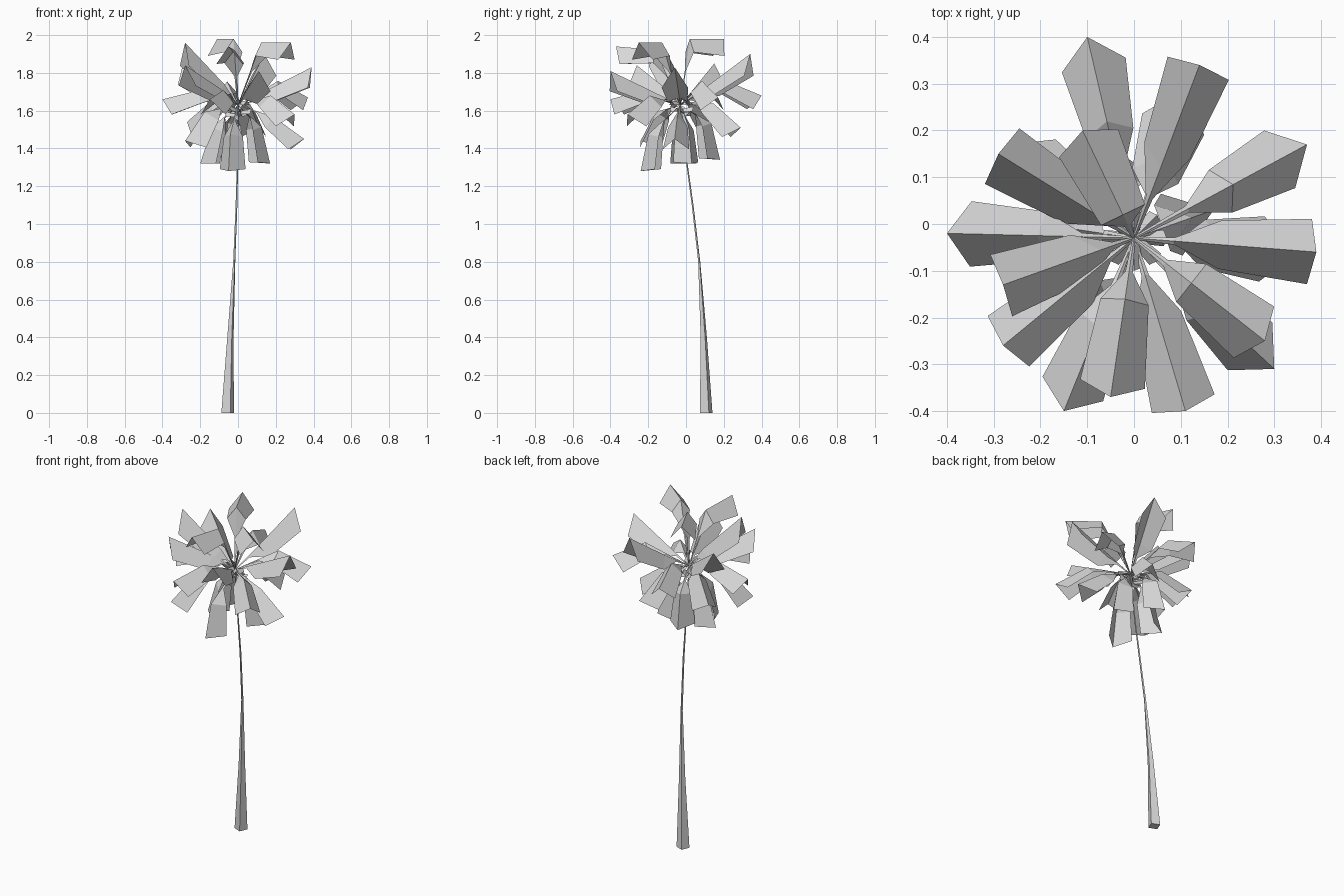
import bpy
import bmesh
import math
import random
from mathutils import Vector

default = bpy.data.objects.get("Cube")
if default:
    bpy.data.objects.remove(default, do_unlink=True)

random.seed(4)
UNIT = 0.01  # coordinates below are in hundredths
CROWN = Vector((0, -0.03, 1.63))
UP = Vector((0, 0, 1))


def make_material(name, color):
    mat = bpy.data.materials.new(name)
    mat.use_nodes = True
    mat.diffuse_color = color
    mat.node_tree.nodes["Principled BSDF"].inputs["Base Color"].default_value = color
    return mat


grey = make_material("light grey", (0.7, 0.7, 0.7, 1))


def finish(bm, name):
    mesh = bpy.data.meshes.new(name)
    bm.to_mesh(mesh)
    bm.free()
    mesh.materials.append(grey)
    obj = bpy.data.objects.new(name, mesh)
    bpy.context.collection.objects.link(obj)
    return obj


def build_trunk(sections, sides=4):
    """Leaning, tapering stem made of stacked rings."""
    bm = bmesh.new()
    rings = []
    for x, y, z, radius in sections:
        ring = []
        for i in range(sides):
            angle = math.tau * i / sides + 0.4
            offset = Vector((math.cos(angle), math.sin(angle), 0)) * radius
            ring.append(bm.verts.new((Vector((x, y, z)) + offset) * UNIT))
        rings.append(ring)
    for low, high in zip(rings, rings[1:]):
        for i in range(sides):
            j = (i + 1) % sides
            bm.faces.new((low[i], low[j], high[j], high[i]))
    bm.faces.new(rings[0][::-1])
    bm.faces.new(rings[-1])
    return finish(bm, "trunk")


def build_leaf(name, tip, pitch, scale=1.0):
    """Thin stalk carrying a folded blade; pitch is the slope of its ridge."""
    rise = max(pitch, 0)
    heading = Vector((tip.x - CROWN.x, tip.y - CROWN.y, 0)).normalized()
    slope = math.radians(pitch)
    along = heading * math.cos(slope) + UP * math.sin(slope)
    side = along.cross(UP).normalized()
    normal = side.cross(along).normalized()
    heel = tip - along * (0.2 + 0.0025 * rise) * scale
    knee = CROWN.lerp(heel, 0.55)
    setback = along * (0.03 + 0.0012 * rise)
    # ridge point, edge point, half width, edge drop
    stations = (
        (CROWN, CROWN, 0.003, 0.001),
        (knee, knee, 0.008, 0.008),
        (heel, heel, 0.052, 0.07),
        (tip, tip - setback * scale, 0.07, 0.09),
    )
    bm = bmesh.new()
    ridge, left, right = [], [], []
    for top, edge, width, drop in stations:
        base = edge - normal * drop * scale
        ridge.append(bm.verts.new(top))
        left.append(bm.verts.new(base - side * width * scale))
        right.append(bm.verts.new(base + side * width * scale))
    for i in range(len(stations) - 1):
        bm.faces.new((ridge[i], left[i], left[i + 1], ridge[i + 1]))
        bm.faces.new((right[i], ridge[i], ridge[i + 1], right[i + 1]))
    bmesh.ops.recalc_face_normals(bm, faces=bm.faces)
    return finish(bm, name)


# Trunk
build_trunk([
    (-5.5, 10.7, 0, 3.6),
    (-4, 9.4, 40, 1.8),
    (-2, 7, 80, 0.6),
    (-0.8, 3.5, 110, 0.5),
    (-0.3, 0.5, 132, 0.4),
    (0, -3, 163, 0.3),
])

# Crown leaves: tip position and ridge pitch in degrees
leaves = {
    "rising": [
        (14, 34, 190, 35), (39, -6, 183, 27), (11, -40, 181, 25),
        (-28, -13, 196, 45), (-29, 15, 185, 33), (-28, -26, 184, 27),
    ],
    "arching": [
        (28, -25, 196, 0), (-5, -37, 194, 5), (-11, 20, 198, 0),
    ],
    "middle": [
        (-10, 40, 168, -22), (37, 17, 167, -26), (30, -31, 158, -30),
        (-15, -40, 166, -14), (-40, -2, 166, -14),
    ],
    "drooping": [
        (35, -6, 145, -36), (-28, -24, 144, -50), (-27, 17, 154, -35),
        (11, 29, 151, -40),
    ],
    "hanging": [
        (-5, -24, 128, -78), (17, 3, 132, -76), (-20, 0, 132, -72),
        (-7, 18, 134, -76),
    ],
}
for label, group in leaves.items():
    for number, (x, y, z, pitch) in enumerate(group, 1):
        build_leaf(f"{label}_leaf_{number}", Vector((x, y, z)) * UNIT, pitch)

# Small young leaves around the heart of the crown
for number in range(8):
    angle = math.tau * number / 8
    reach = Vector((math.cos(angle), math.sin(angle), random.uniform(-0.6, 0.6)))
    build_leaf(f"young_leaf_{number + 1}", CROWN + reach * 0.07, 10, 0.25)
